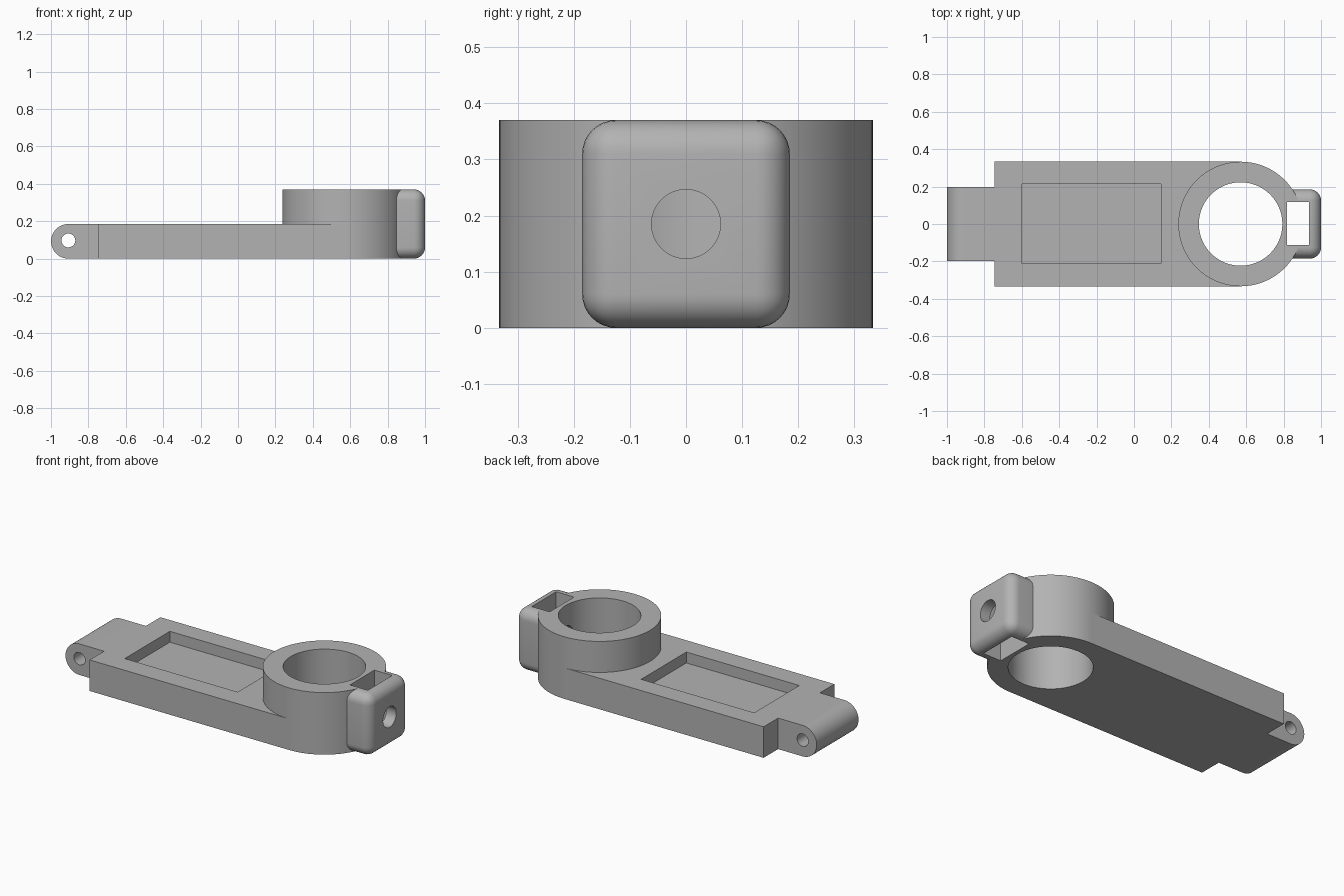
import bpy
import math
from mathutils import Matrix

cube = bpy.data.objects.get("Cube")
if cube:
    bpy.data.objects.remove(cube, do_unlink=True)

# Shared dimensions
HEIGHT, ARM_T = 0.37, 0.185
RING_X, RING_R, BORE_R = 0.57, 0.333, 0.223
HINGE_X, HINGE_R = -0.907, ARM_T / 2

grey = bpy.data.materials.new("plain grey")
grey.use_nodes = True
COLOUR = (0.45, 0.45, 0.45, 1)
grey.diffuse_color = COLOUR
grey.node_tree.nodes["Principled BSDF"].inputs["Base Color"].default_value = COLOUR


def box(name, x, y, z):
    """Box from (min, max) ranges."""
    centre = [sum(r) / 2 for r in (x, y, z)]
    bpy.ops.mesh.primitive_cube_add(size=1, location=centre)
    ob = bpy.context.object
    ob.name = name
    size = [r[1] - r[0] for r in (x, y, z)]
    ob.data.transform(Matrix.Diagonal((*size, 1)))
    ob.data.materials.append(grey)
    return ob


def rod(name, radius, length, centre, axis="Z", sides=128):
    """Cylinder along one axis."""
    turn = {"X": (0, math.pi / 2, 0), "Y": (math.pi / 2, 0, 0), "Z": (0, 0, 0)}[axis]
    bpy.ops.mesh.primitive_cylinder_add(vertices=sides, radius=radius, depth=length,
                                        location=centre, rotation=turn)
    ob = bpy.context.object
    ob.name = name
    ob.data.materials.append(grey)
    return ob


def apply_modifier(ob, mod):
    bpy.context.view_layer.objects.active = ob
    bpy.ops.object.modifier_apply(modifier=mod.name)


def combine(ob, tool, operation):
    """Join or cut with a tool, then discard the tool."""
    mod = ob.modifiers.new("combine", "BOOLEAN")
    mod.operation, mod.solver, mod.object = operation, "EXACT", tool
    apply_modifier(ob, mod)
    bpy.data.objects.remove(tool, do_unlink=True)


# Flat arm with the collar at its end
body = box("pivot_arm", (-0.745, RING_X), (-RING_R, RING_R), (0, ARM_T))
combine(body, rod("collar", RING_R, HEIGHT, (RING_X, 0, HEIGHT / 2)), "UNION")

# Narrow hinge tab with a rounded end
tab = box("hinge_tab", (HINGE_X, -0.7), (-0.197, 0.197), (0, ARM_T))
combine(tab, rod("hinge_barrel", HINGE_R, 0.394, (HINGE_X, 0, HINGE_R), "Y", 64), "UNION")
combine(body, tab, "UNION")

# Rounded clamp block on the collar
block = box("clamp_block", (0.66, 1.0), (-0.185, 0.185), (0, HEIGHT))
bevel = block.modifiers.new("rounding", "BEVEL")
bevel.width, bevel.segments = 0.06, 8
apply_modifier(block, bevel)
combine(body, block, "UNION")

# Bore, pocket, nut slot, screw hole and hinge pin hole
cutters = [
    rod("bore", BORE_R, 1, (RING_X, 0, HEIGHT / 2)),
    box("pocket", (-0.6, 0.145), (-0.21, 0.215), (0.12, 0.3)),
    box("nut_slot", (0.817, 0.935), (-0.113, 0.117), (-0.1, 0.5)),
    rod("screw_hole", 0.0615, 0.4, (0.9, 0, HEIGHT / 2), "X", 48),
    rod("pin_hole", 0.037, 1, (HINGE_X, 0, 0.097), "Y", 48),
]
for cutter in cutters:
    combine(body, cutter, "DIFFERENCE")

# Smooth curved walls, keep the edges crisp
bpy.ops.object.select_all(action="DESELECT")
body.select_set(True)
bpy.context.view_layer.objects.active = body
bpy.ops.object.shade_smooth_by_angle(angle=math.radians(30))
